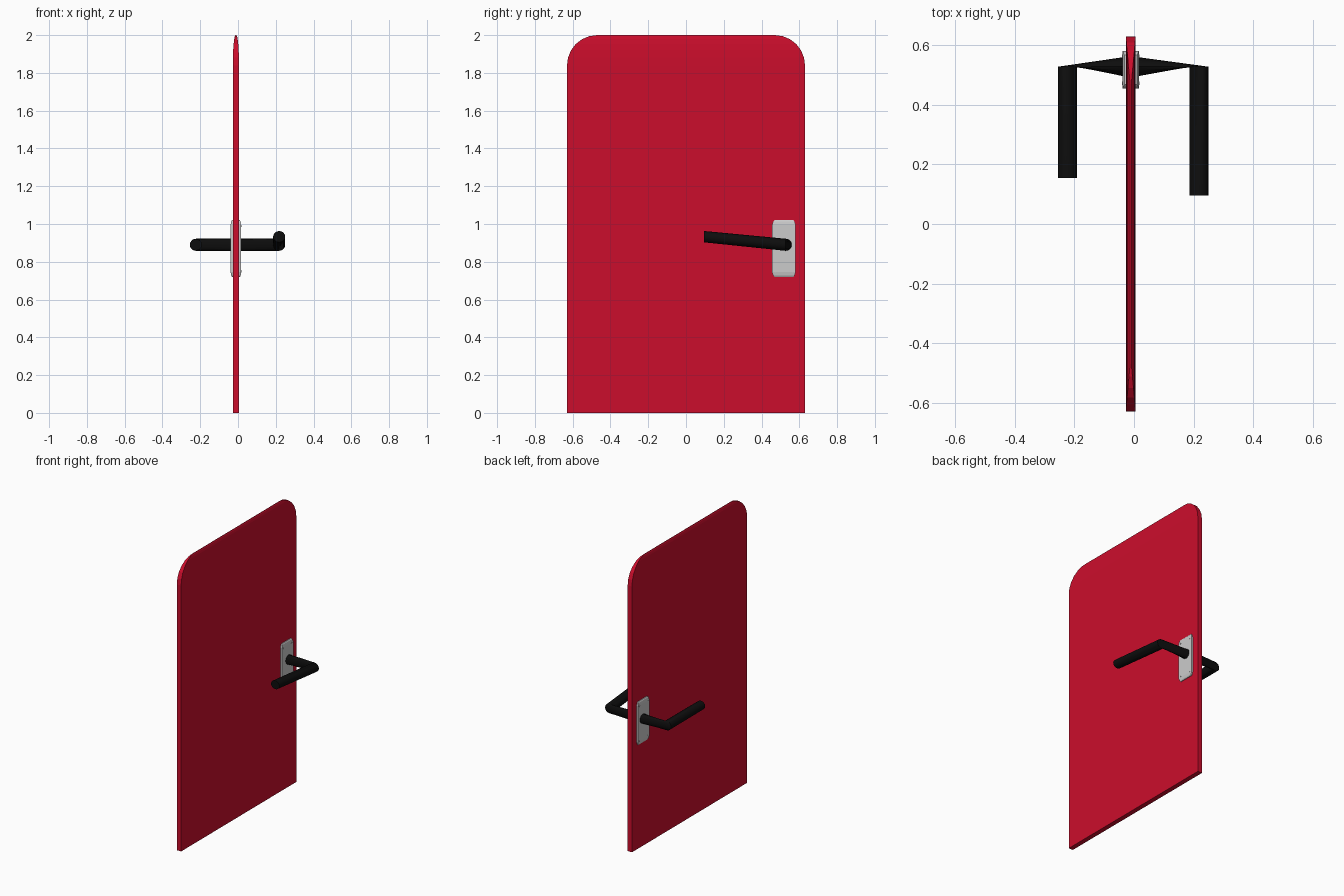
import bpy, bmesh, math
from mathutils import Vector

cube = bpy.data.objects.get("Cube")
if cube:
    bpy.data.objects.remove(cube, do_unlink=True)


def material(name, color):
    m = bpy.data.materials.new(name)
    m.use_nodes = True
    m.diffuse_color = (*color, 1)
    m.node_tree.nodes["Principled BSDF"].inputs["Base Color"].default_value = (*color, 1)
    return m


red = material("door red", (0.60, 0.004, 0.025))
silver = material("plate silver", (0.60, 0.60, 0.60))
black = material("handle black", (0.004, 0.004, 0.004))
MID_X = -0.011


def loft(name, rings, mat, smooth=False):
    """Skin a list of closed rings and cap both ends."""
    bm = bmesh.new()
    loops = [[bm.verts.new(p) for p in ring] for ring in rings]
    n = len(loops[0])
    for a, b in zip(loops, loops[1:]):
        for i in range(n):
            j = (i + 1) % n
            bm.faces.new((a[i], a[j], b[j], b[i]))
    bm.faces.new(loops[0])
    bm.faces.new(loops[-1])
    bmesh.ops.recalc_face_normals(bm, faces=bm.faces)
    mesh = bpy.data.meshes.new(name)
    bm.to_mesh(mesh)
    bm.free()
    mesh.materials.append(mat)
    ob = bpy.data.objects.new(name, mesh)
    bpy.context.collection.objects.link(ob)
    if smooth:
        bpy.ops.object.select_all(action='DESELECT')
        ob.select_set(True)
        bpy.context.view_layer.objects.active = ob
        bpy.ops.object.shade_smooth_by_angle(angle=math.radians(35))
    return ob


def rectangle(y, z, half_width, half_depth):
    return [(MID_X + sx * half_depth, y + sy * half_width, z)
            for sx, sy in ((-1, -1), (1, -1), (1, 1), (-1, 1))]


# Door leaf: rounded top corners, thinning towards the top edge
HALF_W, DEPTH, CORNER = 0.63, 0.0165, 0.16
levels = [rectangle(0, 0, HALF_W, DEPTH)]
for i in range(7):
    a = math.radians(15 * i)
    levels.append(rectangle(0, 2 - CORNER + CORNER * math.sin(a),
                            HALF_W - CORNER * (1 - math.cos(a)),
                            0.002 + (DEPTH - 0.002) * math.cos(a)))
loft("door_leaf", levels, red)

# Back plate on both sides of the leaf, with softened ends
PLATE_Y, PLATE_Z = 0.518, 0.87
ends = [(0.150, 0.050, 0.021), (0.143, 0.057, 0.025), (0.125, 0.0625, 0.028)]
profile = [(-h, w, d) for h, w, d in ends] + [(h, w, d) for h, w, d in reversed(ends)]
loft("handle_plate", [rectangle(PLATE_Y, PLATE_Z + h, w, d) for h, w, d in profile], silver)

# Screw heads at the plate corners
for side, label in ((1, "left"), (-1, "right")):
    for sy in (-1, 1):
        for sz in (-1, 1):
            rings = [[(MID_X + side * d,
                       PLATE_Y + sy * 0.045 + 0.006 * math.cos(k * math.pi / 4),
                       PLATE_Z + sz * 0.12 + 0.006 * math.sin(k * math.pi / 4))
                      for k in range(8)] for d in (0.026, 0.030)]
            loft("screw_" + label, rings, silver)


# Lever handles: a stem from the plate that turns into a round grip
def lever(name, side, reach, end_y, end_z):
    y, z, r = 0.528, 0.89, 0.032
    angles = [2 * math.pi * k / 16 for k in range(16)]
    base = [(MID_X + side * 0.024, y + r * math.cos(a), z + r * math.sin(a)) for a in angles]

    def grip(gy, gz, rz):
        return [(side * (reach + r * math.cos(a)), gy, gz + rz * math.sin(a)) for a in angles]

    loft(name, [base, grip(y, z, r), grip(end_y, end_z, 0.03)], black, smooth=True)


lever("left_lever", 1, 0.218, 0.095, 0.933)
lever("right_lever", -1, 0.223, 0.154, 0.89)
